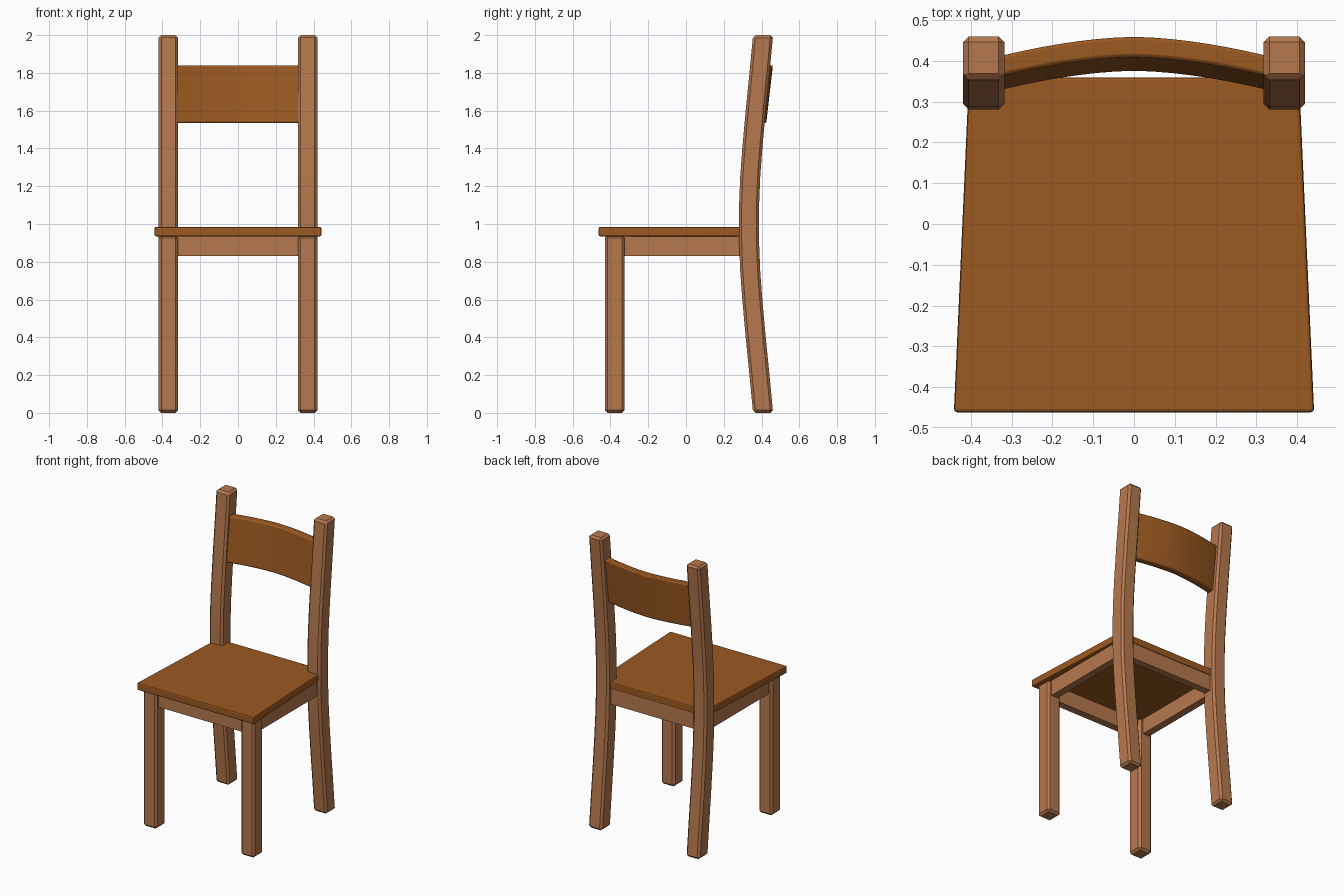
import bpy, bmesh, math

if "Cube" in bpy.data.objects:
    bpy.data.objects.remove(bpy.data.objects["Cube"])


def material(name, rgb):
    m = bpy.data.materials.new(name)
    m.diffuse_color = (*rgb, 1)
    m.use_nodes = True
    m.node_tree.nodes["Principled BSDF"].inputs["Base Color"].default_value = m.diffuse_color
    return m


frame_wood = material("light frame wood", (0.47, 0.19, 0.077))
panel_wood = material("dark panel wood", (0.33, 0.10, 0.015))


def loft(name, rings, mat, bevel, segments=1, smooth=False):
    """Skin a list of equal-length rings, cap both ends and bevel the edges."""
    bm = bmesh.new()
    rows = [[bm.verts.new(p) for p in ring] for ring in rings]
    n = len(rows[0])
    for a, b in zip(rows, rows[1:]):
        for i in range(n):
            j = (i + 1) % n
            bm.faces.new((a[i], a[j], b[j], b[i]))
    bm.faces.new(rows[0][::-1])
    bm.faces.new(rows[-1])
    bmesh.ops.recalc_face_normals(bm, faces=bm.faces)
    me = bpy.data.meshes.new(name)
    bm.to_mesh(me)
    bm.free()
    me.materials.append(mat)
    ob = bpy.data.objects.new(name, me)
    bpy.context.collection.objects.link(ob)
    if bevel:
        mod = ob.modifiers.new("bevel", 'BEVEL')
        mod.width = bevel
        mod.segments = segments
        mod.limit_method = 'ANGLE'
        mod.angle_limit = math.radians(40)
    if smooth:
        bpy.ops.object.select_all(action='DESELECT')
        ob.select_set(True)
        bpy.context.view_layer.objects.active = ob
        bpy.ops.object.shade_smooth_by_angle(angle=math.radians(25))
    return ob


def rect(x0, x1, y0, y1, z):
    return [(x0, y0, z), (x1, y0, z), (x1, y1, z), (x0, y1, z)]


def box(name, x0, x1, y0, y1, z0, z1, mat, bevel=0):
    return loft(name, [rect(x0, x1, y0, y1, z) for z in (z0, z1)], mat, bevel)


# Backward sweep of the rear posts: (distance from mid height, offset)
sweep = [(0.1, 0.0), (0.25, 0.006), (0.4, 0.017), (0.6, 0.035), (0.8, 0.055), (1.0, 0.074)]
path = [(1 - d, o) for d, o in reversed(sweep)] + [(1 + d, o) for d, o in sweep]

for side, s in (("left", -1), ("right", 1)):
    x0, x1 = sorted((s * 0.318, s * 0.42))
    # Front leg
    box("front_leg_" + side, x0, x1, -0.43, -0.325, 0, 0.94, frame_wood, 0.014)
    # Curved back leg and post
    loft("back_leg_" + side, [rect(x0, x1, 0.281 + o, 0.387 + o, z) for z, o in path],
         frame_wood, 0.014)
    # Side apron
    a0, a1 = sorted((s * 0.345, s * 0.395))
    box("side_apron_" + side, a0, a1, -0.34, 0.30, 0.83, 0.94, frame_wood)

# Front and back aprons
box("front_apron", -0.33, 0.33, -0.405, -0.355, 0.83, 0.94, frame_wood)
box("back_apron", -0.33, 0.33, 0.305, 0.355, 0.83, 0.94, frame_wood)

# Tapered seat
loft("seat", [[(-0.442, -0.462, z), (0.442, -0.462, z), (0.405, 0.36, z), (-0.405, 0.36, z)]
              for z in (0.935, 0.985)], panel_wood, 0.008, 2)

# Bowed, tilted back slat
rings = []
for i in range(17):
    x = -0.36 + 0.72 * i / 16
    d = 0.045 * (abs(x) / 0.32) ** 1.7
    rings.append([(x, 0.375 - d, 1.535), (x, 0.425 - d, 1.535),
                  (x, 0.460 - d, 1.84), (x, 0.410 - d, 1.84)])
loft("back_slat", rings, panel_wood, 0.008, 2, smooth=True)
